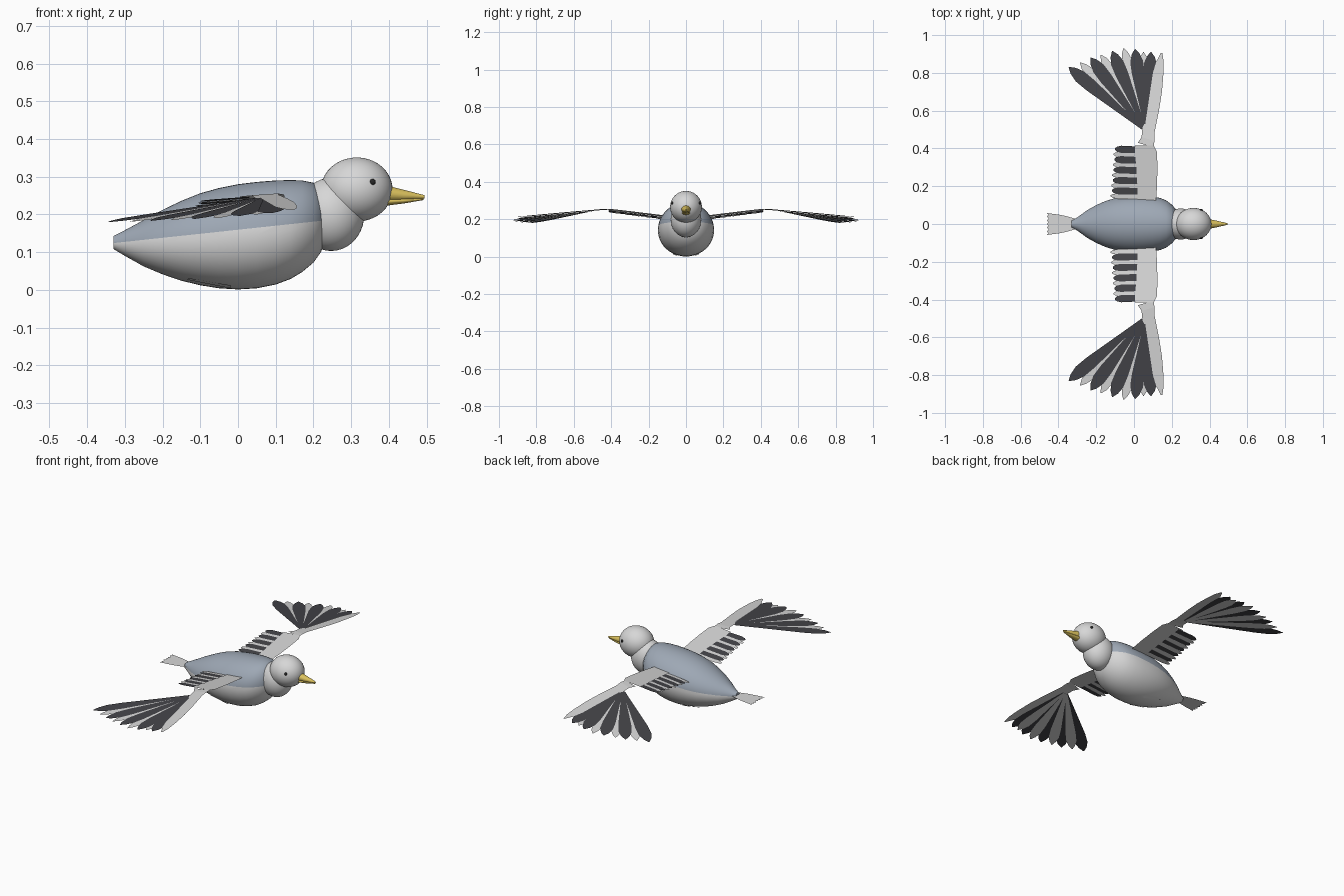
import bpy, bmesh, math
from mathutils import Vector

if "Cube" in bpy.data.objects:
    bpy.data.objects.remove(bpy.data.objects["Cube"])


def material(name, r, g, b):
    m = bpy.data.materials.new(name)
    m.diffuse_color = (r, g, b, 1)
    m.use_nodes = True
    m.node_tree.nodes["Principled BSDF"].inputs["Base Color"].default_value = m.diffuse_color
    return m


WHITE = material("soft white", 0.68, 0.68, 0.68)
SLATE = material("slate grey", 0.34, 0.39, 0.46)
DARK = material("charcoal", 0.058, 0.058, 0.066)
YELLOW = material("beak yellow", 0.70, 0.53, 0.11)
BLACK = material("eye black", 0.02, 0.02, 0.02)


def finish(bm, name, mats, smooth=True):
    me = bpy.data.meshes.new(name)
    bm.to_mesh(me)
    bm.free()
    for m in mats:
        me.materials.append(m)
    ob = bpy.data.objects.new(name, me)
    bpy.context.collection.objects.link(ob)
    if smooth:
        bpy.ops.object.select_all(action='DESELECT')
        ob.select_set(True)
        bpy.context.view_layer.objects.active = ob
        bpy.ops.object.shade_smooth_by_angle(angle=math.radians(40))
    return ob


def loft(sections, n=32):
    """Skin elliptical rings given as (x, bottom z, top z, half width)."""
    bm = bmesh.new()
    rings = []
    for x, lo, hi, w in sections:
        c, h = (lo + hi) / 2, (hi - lo) / 2
        rings.append([bm.verts.new((x, w * math.cos(a), c + h * math.sin(a)))
                      for a in (2 * math.pi * i / n for i in range(n))])
    for p, q in zip(rings, rings[1:]):
        for i in range(n):
            j = (i + 1) % n
            bm.faces.new((p[i], p[j], q[j], q[i]))
    bm.faces.new(rings[0][::-1])
    bm.faces.new(rings[-1])
    bmesh.ops.recalc_face_normals(bm, faces=bm.faces)
    return bm


def ellipsoid(name, centre, radii, mat, seg=40):
    bm = bmesh.new()
    bmesh.ops.create_uvsphere(bm, u_segments=seg, v_segments=seg // 2, radius=1)
    for v in bm.verts:
        v.co = Vector(c + r * k for c, r, k in zip(centre, radii, v.co))
    return finish(bm, name, [mat])


# body, with the slate back split off by a tilted plane
bm = loft([(-.33, .108, .143, .018), (-.30, .09, .158, .035), (-.25, .062, .185, .072),
           (-.20, .041, .212, .10), (-.15, .024, .236, .122), (-.10, .012, .256, .137),
           (-.05, .004, .270, .146), (0, .001, .280, .15), (.05, .004, .286, .15),
           (.10, .014, .290, .146), (.14, .029, .291, .137), (.17, .047, .290, .125),
           (.20, .072, .284, .103), (.22, .10, .263, .08), (.231, .13, .232, .05),
           (.235, .17, .19, .01)], 48)
point, normal = Vector((-.33, 0, .124)), Vector((-.107, 0, 1)).normalized()
bmesh.ops.bisect_plane(bm, geom=bm.verts[:] + bm.edges[:] + bm.faces[:],
                       plane_co=point, plane_no=normal)
for f in bm.faces:
    f.material_index = int((f.calc_center_median() - point).dot(normal) > 0)
finish(bm, "body", [WHITE, SLATE])

# neck, head, eyes
ellipsoid("neck", (.247, 0, .20), (.088, .082, .097), WHITE)
ellipsoid("head", (.315, 0, .266), (.095, .085, .085), WHITE)
for s in (-1, 1):
    ellipsoid("eye", (.357, s * .073, .286), (.008, .006, .008), BLACK, 16)

# beak halves
finish(loft([(.385, .232, .279, .028), (.44, .236, .265, .017), (.495, .242, .251, .004)], 20),
       "upper_beak", [YELLOW])
finish(loft([(.385, .222, .244, .024), (.44, .229, .243, .015), (.492, .238, .244, .003)], 20),
       "lower_beak", [YELLOW])


# wing surface: rises to the wrist, then droops, with the trailing edge lower
def wing_z(x, y):
    base = .218 + (y - .13) * .12 if y < .43 else .254 - (y - .43) * .1
    return base + (x - .1) * .08


def sheet(bm, rows, side, mat, dz=0.0):
    """Strip of quads through pairs of (x, y) points lying on the wing surface."""
    vs = [[bm.verts.new((x, side * y, wing_z(x, y) + dz)) for x, y in row] for row in rows]
    for p, q in zip(vs, vs[1:]):
        f = bm.faces.new((p[0], p[1], q[1], q[0]))
        f.material_index = mat
        f.normal_update()
        if f.normal.z < 0:
            f.normal_flip()


def feather(bm, root, tip, widths, side, mat, dz):
    """Feather along root-tip with half widths at (fraction, width) stations."""
    r, t = Vector(root), Vector(tip)
    d = (t - r).normalized()
    n = Vector((-d.y, d.x))
    rows = [(r.lerp(t, k) + n * w, r.lerp(t, k) - n * w) for k, w in widths]
    sheet(bm, rows, side, mat, dz)


PRIMARY = [(0, .006), (.25, .016), (.5, .026), (.7, .034), (.85, .034), (.94, .021), (1, .002)]
SECONDARY = [(0, .018), (.4, .019), (.75, .02), (.92, .014), (1, .005)]
# fan tips from trailing to leading, alternating charcoal and white
TIPS = [(-.345, .83), (-.285, .855), (-.23, .88), (-.175, .895), (-.115, .915),
        (-.055, .93), (.005, .925), (.05, .91), (.09, .91)]

for side, label in ((1, "left"), (-1, "right")):
    # inner arm panel and wrist
    bm = bmesh.new()
    sheet(bm, [((.02, .10), (.115, .10)), ((.018, .20), (.122, .20)), ((.012, .30), (.124, .30)),
               ((.005, .38), (.122, .38)), ((.005, .415), (.105, .415))], side, 0, .003)
    sheet(bm, [((.02, .43), (.105, .405)), ((.04, .46), (.108, .44)),
               ((.045, .51), (.108, .49)), ((.055, .53), (.115, .51))], side, 0, .002)
    finish(bm, label + "_wing_arm", [WHITE], False)

    # short secondary feathers
    bm = bmesh.new()
    for i in range(10):
        y = .145 + .0275 * i
        dark = i % 2
        feather(bm, (.03, y), (-.118 + .002 * i - .006 * (1 - dark), y + .004),
                [(k, w * (.95 if dark else .72)) for k, w in SECONDARY],
                side, dark, .001 * dark)
    finish(bm, label + "_secondary_feathers", [WHITE, DARK], False)

    # long primary feathers and the pale leading feather
    bm = bmesh.new()
    for i, tip in enumerate(TIPS):
        dark = (i + 1) % 2
        feather(bm, (.045 + .003 * i, .505), tip,
                [(k, w * (1.0 if dark else .8)) for k, w in PRIMARY],
                side, dark, .001 * dark - .0003 * i)
    sheet(bm, [((.055, .50), (.108, .48)), ((.07, .60), (.132, .60)), ((.085, .70), (.148, .70)),
               ((.10, .80), (.156, .80)), ((.118, .86), (.157, .86)), ((.142, .905), (.15, .905))],
          side, 0, .002)
    finish(bm, label + "_primary_feathers", [WHITE, DARK], False)

    # tucked foot: small plate against the belly
    bm = bmesh.new()
    vs = [bm.verts.new(c) for c in ((-.135, side * .058, .027), (-.13, side * .066, .031),
                                    (-.02, side * .070, .012), (-.02, side * .045, .004))]
    bm.faces.new(vs)
    bmesh.ops.solidify(bm, geom=bm.faces[:], thickness=.004)
    bmesh.ops.recalc_face_normals(bm, faces=bm.faces)
    finish(bm, label + "_foot", [WHITE], False)

# flat tail with a serrated end
bm = bmesh.new()
end = [(-.462 + .010 * (i % 2), -.058 + .116 * i / 12) for i in range(13)]
outline = end + [(-.40, .05), (-.36, .042), (-.30, .025), (-.30, -.025), (-.36, -.042), (-.40, -.05)]
f = bm.faces.new([bm.verts.new((x, y, .13)) for x, y in outline])
f.normal_update()
if f.normal.z < 0:
    f.normal_flip()
bmesh.ops.triangulate(bm, faces=bm.faces[:])
finish(bm, "tail", [WHITE], False)
